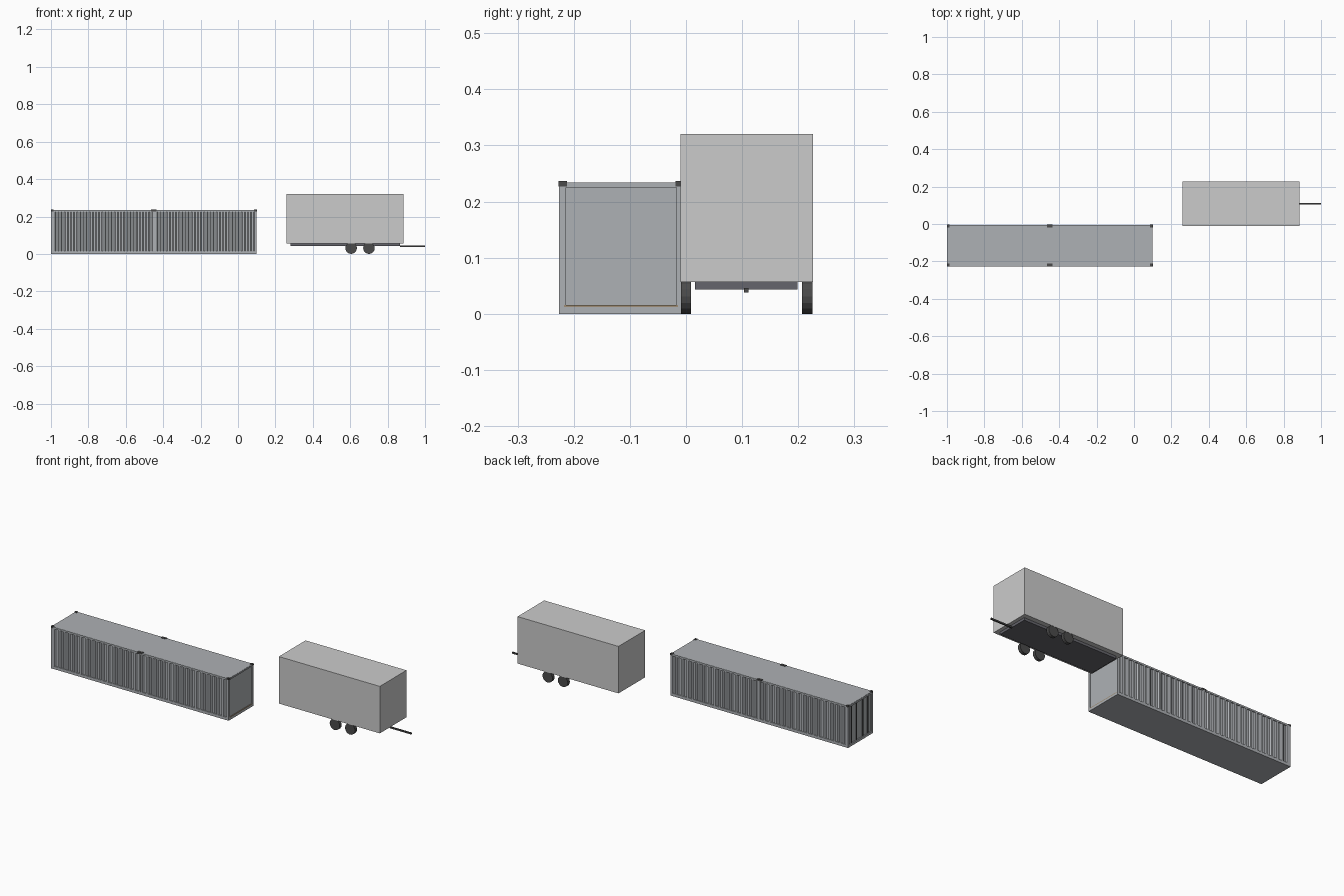
import bpy, bmesh, math
from mathutils import Matrix, Vector

if "Cube" in bpy.data.objects:
    bpy.data.objects.remove(bpy.data.objects["Cube"])


def material(name, rgb):
    m = bpy.data.materials.new(name)
    m.diffuse_color = (*rgb, 1)
    m.use_nodes = True
    m.node_tree.nodes["Principled BSDF"].inputs["Base Color"].default_value = m.diffuse_color
    return m


DARK = material("dark", (0.07, 0.07, 0.07))
STEEL = material("steel", (0.42, 0.44, 0.46))
UNDER = material("underside", (0.13, 0.13, 0.15))
TIMBER = material("rail", (0.35, 0.27, 0.18))


def finish(name, bm, mat=None):
    bmesh.ops.recalc_face_normals(bm, faces=bm.faces)
    me = bpy.data.meshes.new(name)
    bm.to_mesh(me)
    bm.free()
    ob = bpy.data.objects.new(name, me)
    bpy.context.collection.objects.link(ob)
    if mat:
        me.materials.append(mat)
    return ob


def box(name, x, y, z, mat=None):
    """Box from (min, max) pairs."""
    bm = bmesh.new()
    lo, hi = Vector((x[0], y[0], z[0])), Vector((x[1], y[1], z[1]))
    bmesh.ops.create_cube(bm, size=1, matrix=Matrix.Translation((lo + hi) / 2)
                          @ Matrix.Diagonal((*(hi - lo), 1)))
    return finish(name, bm, mat)


def corrugated(name, x0, x1, y_out, inward, ribs, z, mat):
    """Trapezoid-ribbed wall running along x."""
    p, d = (x1 - x0) / ribs, 0.006 * inward
    pts = []
    for i in range(ribs):
        pts += [(x0 + (i + t) * p, y_out + k * d)
                for t, k in ((0, 0), (0.32, 0), (0.5, 1), (0.82, 1))]
    pts.append((x1, y_out))
    bm = bmesh.new()
    rows = [[bm.verts.new((px, py, h)) for px, py in pts] for h in z]
    for i in range(len(pts) - 1):
        bm.faces.new((rows[0][i], rows[0][i + 1], rows[1][i + 1], rows[1][i]))
    return finish(name, bm, mat)


# ---- shipping container ----
X0, X1, Y0, Y1, H = -1.0, 0.1, -0.226, -0.005, 0.235
MID = -0.45
box("container_floor", (X0, X1), (Y0, Y1), (0.0, 0.008), STEEL)
box("container_roof", (X0 + .002, X1 - .002), (Y0 + .001, Y1 - .001), (0.229, 0.234), STEEL)

for side, y, s in (("front", Y0, 1), ("back", Y1, -1)):
    def span(a, b):
        return tuple(sorted((y + s * a, y + s * b)))
    # long rails
    box(f"{side}_bottom_rail", (X0, X1), span(0, .006), (0.004, 0.016), STEEL)
    box(f"{side}_top_rail", (X0, X1), span(0, .006), (0.224, 0.233), STEEL)
    # ribbed walls, one per bay
    for bay, a, b in (("rear", X0 + .01, MID - .005), ("nose", MID + .005, X1 - .01)):
        corrugated(f"{side}_{bay}_wall", a, b, y + s * .001, s, 16, (.014, .226), STEEL)
    # posts and corner castings
    for tag, a, b in (("rear", X0, X0 + .012), ("middle", MID - .006, MID + .006),
                      ("nose", X1 - .012, X1)):
        box(f"{side}_{tag}_post", (a, b), span(0, .012), (0.004, 0.23), STEEL)
        w = 0.009 if tag == "middle" else 0.0015
        box(f"{side}_{tag}_casting", (max(a - w, X0 - .0005), min(b + w, X1 + .0005)),
            span(-.001, .014), (0.227, 0.2365), DARK)

# nose end wall
box("nose_end_wall", (X1 - .010, X1 - .004), (Y0 + .006, Y1 - .006), (0.008, 0.23), STEEL)
box("nose_end_sill", (X1 - .008, X1), (Y0 + .009, Y1 - .009), (0.004, 0.012), STEEL)
box("nose_end_strip", (X1 - .008, X1), (Y0 + .009, Y1 - .009), (0.012, 0.016), TIMBER)
box("nose_end_header", (X1 - .008, X1), (Y0 + .009, Y1 - .009), (0.225, 0.233), STEEL)

# door end: frame, two doors, lock rods
box("door_sill", (X0, X0 + .008), (Y0 + .009, Y1 - .009), (0.004, 0.014), STEEL)
box("door_header", (X0, X0 + .008), (Y0 + .009, Y1 - .009), (0.223, 0.233), STEEL)
yc = (Y0 + Y1) / 2
for tag, a, b in (("front", Y0 + .012, yc - .001), ("back", yc + .001, Y1 - .012)):
    box(f"{tag}_door", (X0 + .006, X0 + .012), (a, b), (0.012, 0.226), STEEL)
    for i, t in enumerate((0.3, 0.75)):
        c = a + (b - a) * t
        box(f"{tag}_door_rod_{i}", (X0 + .002, X0 + .007), (c - .002, c + .002),
            (0.01, 0.228), DARK)

# ---- box trailer ----
box("trailer_body", (0.26, 0.885), (-0.010, 0.226), (0.057, 0.32))
box("trailer_chassis", (0.28, 0.865), (0.016, 0.199), (0.043, 0.057), UNDER)
box("tow_bar", (0.865, 1.0), (0.103, 0.111), (0.038, 0.046), DARK)

# tandem wheels
for i, x in enumerate((0.605, 0.70)):
    for tag, y in (("front", 0.0), ("back", 0.216)):
        bm = bmesh.new()
        bmesh.ops.create_cone(bm, cap_ends=True, segments=16, radius1=.031, radius2=.031,
                              depth=.018, matrix=Matrix.Translation((x, y, .031))
                              @ Matrix.Rotation(math.pi / 2, 4, 'X'))
        finish(f"{tag}_wheel_{i}", bm, DARK)
